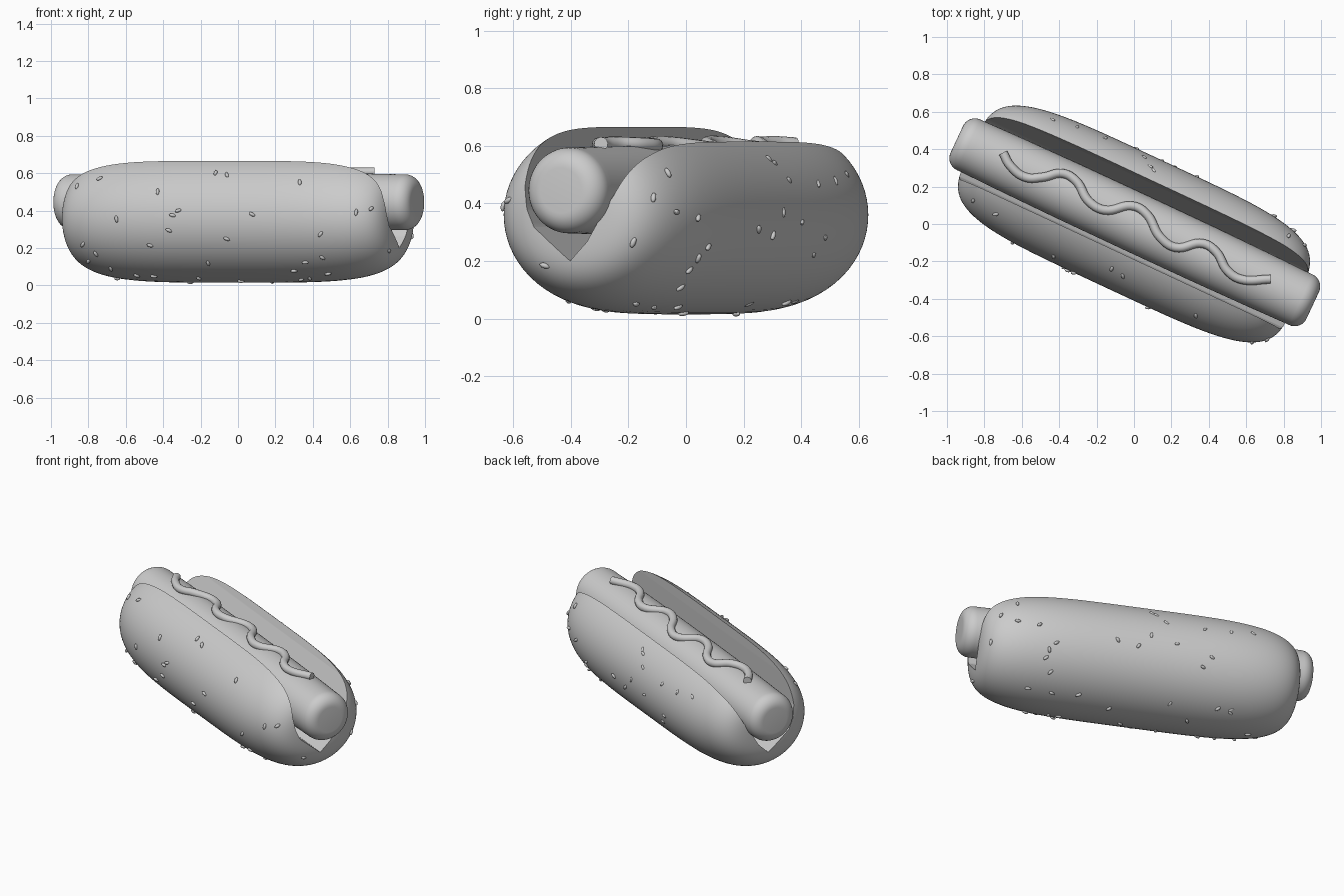
import bpy, bmesh, math, random
from mathutils import Matrix, Vector
from mathutils.bvhtree import BVHTree

if "Cube" in bpy.data.objects:
    bpy.data.objects.remove(bpy.data.objects["Cube"])

random.seed(4)
YAW = Matrix.Rotation(math.radians(-25), 4, 'Z')


def add_object(name, bm):
    bmesh.ops.recalc_face_normals(bm, faces=bm.faces)
    mesh = bpy.data.meshes.new(name)
    bm.to_mesh(mesh)
    obj = bpy.data.objects.new(name, mesh)
    bpy.context.collection.objects.link(obj)
    return obj


def smooth(obj):
    bpy.ops.object.select_all(action='DESELECT')
    obj.select_set(True)
    bpy.context.view_layer.objects.active = obj
    bpy.ops.object.shade_smooth_by_angle(angle=math.radians(35))


def loft(sections, width, height, centre, sides=64):
    """Elliptical rings along the long axis; sections are (position, scale)."""
    bm = bmesh.new()
    rings = []
    for u, r in sections:
        rings.append([bm.verts.new((u, centre[0] + width * r * math.cos(a),
                                    centre[1] + height * r * math.sin(a)))
                      for a in (2 * math.pi * i / sides for i in range(sides))])
    for a, b in zip(rings, rings[1:]):
        for i in range(sides):
            j = (i + 1) % sides
            bm.faces.new((a[i], a[j], b[j], b[i]))
    bmesh.ops.remove_doubles(bm, verts=bm.verts, dist=1e-5)
    bm.transform(YAW)
    return bm


# Bun: long rounded body
N, P, L = 48, 4.3, 0.96
sections = []
for k in range(-N, N + 1):
    t = k / N * math.pi / 2
    sections.append((math.copysign(L * abs(math.sin(t)) ** (2 / P), t),
                     max(math.cos(t), 0) ** (2 / P) if abs(k) < N else 0))
bm = loft(sections, 0.372, 0.345, (0, 0.36))
tree = BVHTree.FromBMesh(bm)
bun = add_object("bun", bm)
bm.free()

# Slot cut along the bun, leaning to the back
slot = [(0, .2), (.067, .266), (.167, .43), (.235, .57), (.26, .64), (.28, .85),
        (-.17, .85), (-.172, .6), (-.178, .46), (-.165, .38), (-.137, .318)]
bm = bmesh.new()
ends = [[bm.verts.new((u, v, z)) for v, z in slot] for u in (-1.3, 1.3)]
bm.faces.new(ends[0])
bm.faces.new(ends[1][::-1])
for i in range(len(slot)):
    j = (i + 1) % len(slot)
    bm.faces.new((ends[0][i], ends[1][i], ends[1][j], ends[0][j]))
bm.transform(YAW)
cutter = add_object("slot_cutter", bm)
bm.free()
cutter.hide_render = True
mod = bun.modifiers.new("slot", 'BOOLEAN')
mod.operation = 'DIFFERENCE'
mod.solver = 'EXACT'
mod.object = cutter
bpy.context.view_layer.objects.active = bun
bpy.ops.object.modifier_apply(modifier=mod.name)
bpy.data.objects.remove(cutter)
smooth(bun)

# Sausage: slightly tapered, with rounded rims and flat ends
half = [(0, .158), (.4, .157), (.75, .153), (.95, .149)]
half += [(.98 + .07 * math.sin(a), .079 + .07 * math.cos(a))
         for a in (math.pi / 2 * i / 8 for i in range(9))] + [(1.05, 0)]
profile = [(-u, r) for u, r in half[:0:-1]] + half
bm = loft(profile, 1, 1, (.01, .445))
sausage = add_object("sausage", bm)
bm.free()
smooth(sausage)

# Sauce: wavy tube lying on the sausage
wave = [(-.70, .38), (-.66, .31), (-.58, .25), (-.49, .25), (-.38, .27), (-.31, .23),
        (-.24, .12), (-.16, .075), (0, .095), (.07, .05), (.14, -.07), (.22, -.125),
        (.37, -.105), (.44, -.15), (.50, -.25), (.57, -.295), (.73, -.295)]
curve = bpy.data.curves.new("sauce", 'CURVE')
curve.dimensions = '3D'
curve.bevel_depth = 0.024
curve.bevel_resolution = 4
curve.use_fill_caps = True
curve.resolution_u = 8
spline = curve.splines.new('BEZIER')
spline.bezier_points.add(len(wave) - 1)
for point, (x, y) in zip(spline.bezier_points, wave):
    v = (YAW.inverted() @ Vector((x, y, 0))).y - .01
    point.co = (x, y, .453 + math.sqrt(.157 ** 2 - v * v))
    point.handle_left_type = point.handle_right_type = 'AUTO'
sauce = bpy.data.objects.new("sauce", curve)
bpy.context.collection.objects.link(sauce)

# Seeds: projected onto the bun from the front, the right and below
front = [(-.86, .53), (-.74, .57), (-.43, .5), (-.32, .4), (-.35, .375), (-.37, .295),
         (-.65, .355), (-.83, .22), (-.47, .215), (-.16, .12), (-.06, .25), (.075, .38),
         (.33, .55), (-.12, .6), (-.06, .59), (.63, .39), (.71, .41), (.44, .275),
         (.45, .15), (.36, .125), (.3, .08), (-.76, .17), (-.8, .13), (-.68, .09)]
right = [(-.065, .505), (-.115, .42), (-.035, .37), (.04, .35), (-.185, .265),
         (.075, .25), (.04, .21), (.01, .17), (-.02, .11), (.25, .31), (.3, .29),
         (.34, .37), (.405, .335), (.485, .28), (.445, .22), (.36, .48), (.46, .47),
         (.52, .48), (.56, .5), (.29, .555), (.31, .54), (.62, .46), (.22, .05),
         (.36, .05), (.38, .06), (-.49, .185)]
rays = [((x, -3, z), (0, 1, 0)) for x, z in front]
rays += [((3, y, z), (-1, 0, 0)) for y, z in right]
for i in range(14):
    p = YAW @ Vector((random.uniform(-.8, .8), random.uniform(-.2, .2), -3))
    rays.append((p, (0, 0, 1)))
bm = bmesh.new()
for origin, direction in rays:
    hit, normal, _, _ = tree.ray_cast(Vector(origin), Vector(direction))
    if hit is None:
        continue
    if normal.dot(Vector(direction)) > 0:
        normal = -normal
    m = (Matrix.Translation(hit + normal * .003) @ normal.to_track_quat('Z', 'Y').to_matrix().to_4x4()
         @ Matrix.Rotation(random.uniform(0, math.pi), 4, 'Z') @ Matrix.Diagonal((.019, .0095, .009, 1)))
    bmesh.ops.create_uvsphere(bm, u_segments=12, v_segments=8, radius=1, matrix=m)
seeds = add_object("sesame_seeds", bm)
bm.free()
smooth(seeds)
